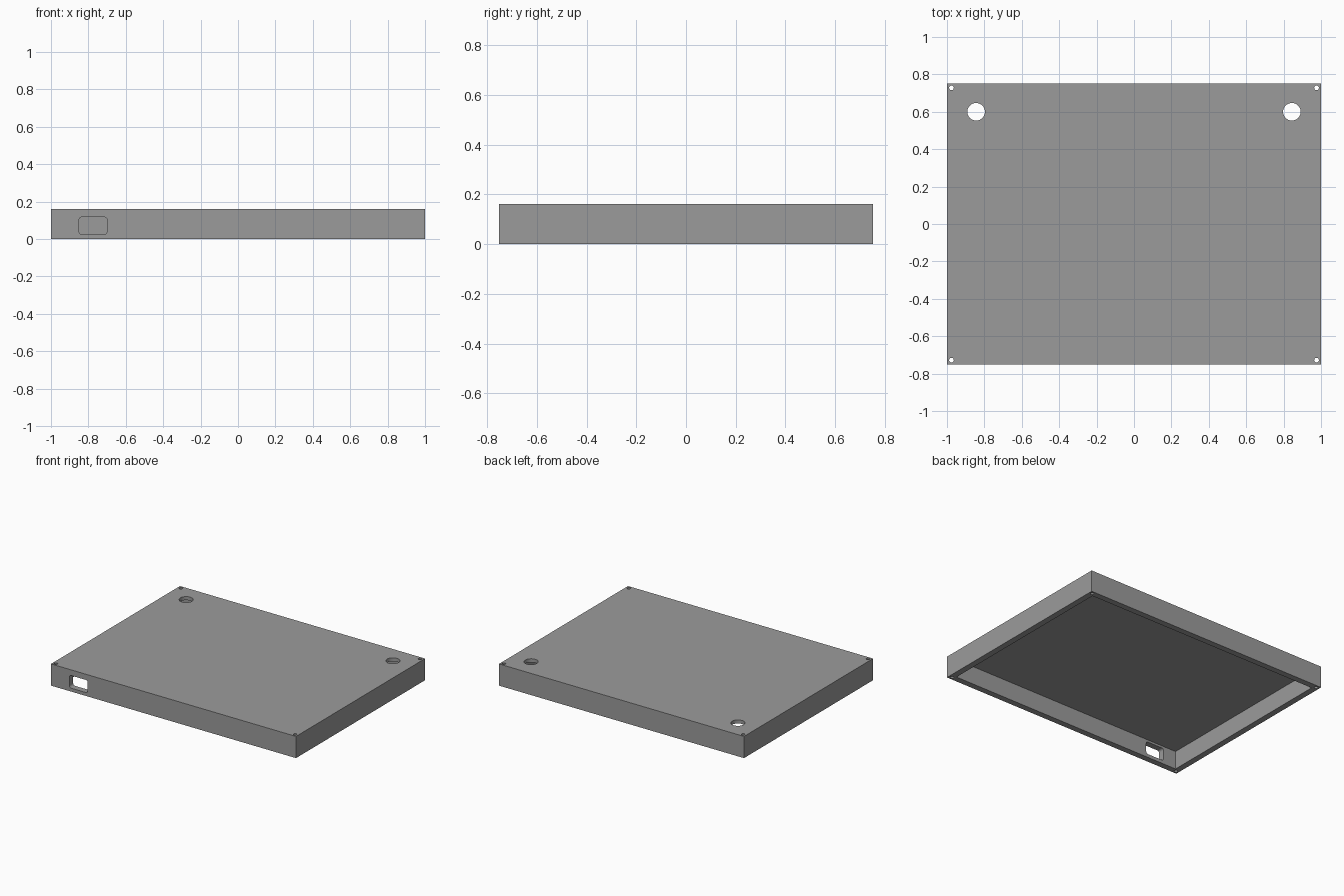
import bpy
import bmesh
import math

if "Cube" in bpy.data.objects:
    bpy.data.objects.remove(bpy.data.objects["Cube"])

HX, HY, H = 1.0, 0.752, 0.16     # half width, half depth, height
WALL, ROOF = 0.045, 0.026        # side wall and top plate thickness

grey = bpy.data.materials.new("mid grey")
grey.diffuse_color = (0.33, 0.33, 0.33, 1.0)
grey.use_nodes = True
grey.node_tree.nodes["Principled BSDF"].inputs["Base Color"].default_value = grey.diffuse_color


def box(name, x, y, z):
    """Box spanning three (low, high) ranges."""
    bm = bmesh.new()
    bmesh.ops.create_cube(bm, size=1.0)
    for v in bm.verts:
        v.co = [r[0] + (c + 0.5) * (r[1] - r[0]) for c, r in zip(v.co, (x, y, z))]
    return finish(bm, name)


def cylinder(name, x, y, radius, sides):
    """Upright cylinder passing through the full height."""
    bm = bmesh.new()
    bmesh.ops.create_cone(bm, cap_ends=True, segments=sides, radius1=radius,
                          radius2=radius, depth=H * 2)
    bmesh.ops.translate(bm, verts=bm.verts, vec=(x, y, H / 2))
    return finish(bm, name)


def finish(bm, name):
    mesh = bpy.data.meshes.new(name)
    bm.to_mesh(mesh)
    bm.free()
    mesh.materials.append(grey)
    obj = bpy.data.objects.new(name, mesh)
    bpy.context.collection.objects.link(obj)
    return obj


# Open-bottomed cover shell
cover = box("enclosure_cover", (-HX, HX), (-HY, HY), (0, H))
cutters = [box("cavity_cutter", (-HX + WALL, HX - WALL),
               (-HY + WALL, HY - WALL), (-0.1, H - ROOF))]

# Rounded port opening in the front wall
port = box("port_cutter", (-0.85, -0.70), (-HY - 0.1, -HY + 0.1), (0.025, 0.118))
bm = bmesh.new()
bm.from_mesh(port.data)
edges = [e for e in bm.edges if abs(e.verts[0].co.y - e.verts[1].co.y) > 0.1]
bmesh.ops.bevel(bm, geom=edges, offset=0.016, segments=5, profile=0.5, affect='EDGES')
bm.to_mesh(port.data)
bm.free()
cutters.append(port)

# Large rear holes and corner screw holes
for sx in (-1, 1):
    cutters.append(cylinder("round_hole_cutter", sx * 0.844, 0.60, 0.047, 40))
    for sy in (-1, 1):
        cutters.append(cylinder("screw_hole_cutter", sx * 0.976, sy * 0.728, 0.0125, 20))

for cutter in cutters:
    cutter.hide_render = True
    cutter.hide_set(True)
    mod = cover.modifiers.new(cutter.name, 'BOOLEAN')
    mod.operation = 'DIFFERENCE'
    mod.solver = 'EXACT'
    mod.object = cutter

# Bake the cuts, then drop the cutters
bpy.context.view_layer.update()
graph = bpy.context.evaluated_depsgraph_get()
result = bpy.data.meshes.new_from_object(cover.evaluated_get(graph))
cover.modifiers.clear()
cover.data = result
for cutter in cutters:
    bpy.data.objects.remove(cutter)

# Smooth the hole walls, keep box edges sharp
bpy.context.view_layer.objects.active = cover
cover.select_set(True)
bpy.ops.object.shade_smooth_by_angle(angle=math.radians(30))
